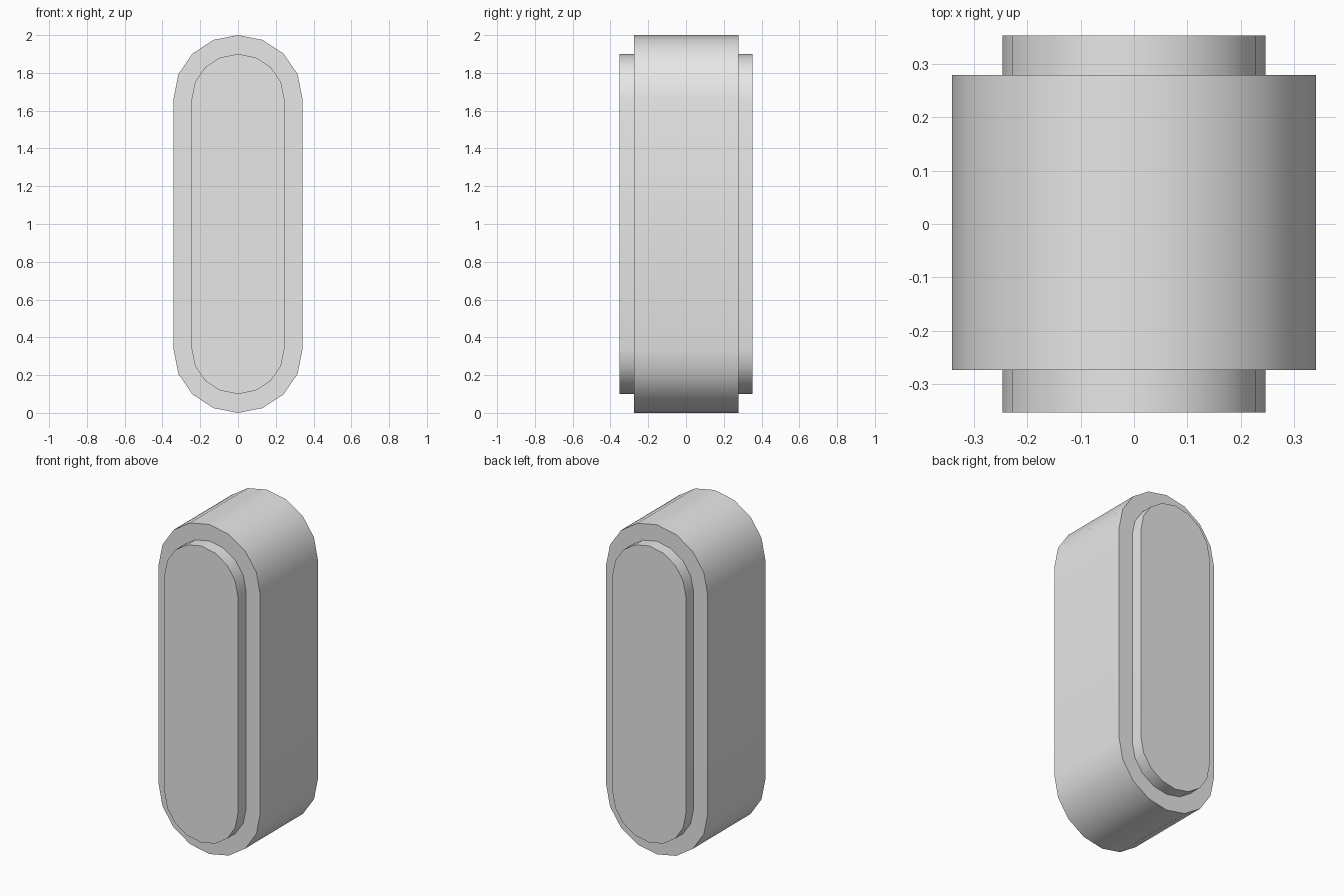
import bpy, bmesh, math

if "Cube" in bpy.data.objects:
    bpy.data.objects.remove(bpy.data.objects["Cube"])

grey = bpy.data.materials.new("light_grey")
grey.diffuse_color = (0.8, 0.8, 0.8, 1)
grey.use_nodes = True
grey.node_tree.nodes["Principled BSDF"].inputs["Base Color"].default_value = grey.diffuse_color


def capsule_profile(rx, rz, top, steps=8):
    """Stadium outline in x/z, symmetric about z = 1."""
    pts = []
    for end in (1, -1):
        for i in range(steps + 1):
            a = math.pi * i / steps
            pts.append((end * rx * math.cos(a),
                        1 + end * (top - 1 - rz + rz * math.sin(a))))
    return pts


def extrude_part(name, pts, y0, y1):
    """Solid from an x/z outline between two y planes."""
    bm = bmesh.new()
    front = [bm.verts.new((x, y0, z)) for x, z in pts]
    back = [bm.verts.new((x, y1, z)) for x, z in pts]
    bm.faces.new(front)
    bm.faces.new(back[::-1])
    n = len(pts)
    for i in range(n):
        j = (i + 1) % n
        bm.faces.new((front[i], back[i], back[j], front[j]))
    bmesh.ops.recalc_face_normals(bm, faces=bm.faces)
    mesh = bpy.data.meshes.new(name)
    bm.to_mesh(mesh)
    bm.free()
    mesh.materials.append(grey)
    obj = bpy.data.objects.new(name, mesh)
    bpy.context.collection.objects.link(obj)
    bpy.ops.object.select_all(action='DESELECT')
    obj.select_set(True)
    bpy.context.view_layer.objects.active = obj
    bpy.ops.object.shade_smooth_by_angle(angle=math.radians(30))
    return obj


# Wide outer body
extrude_part("outer_body", capsule_profile(0.341, 0.334, 2.0), -0.274, 0.279)

# Raised plates on the front and back
plate = capsule_profile(0.246, 0.24, 1.9)
extrude_part("front_plate", plate, -0.353, -0.26)
extrude_part("back_plate", plate, 0.26, 0.353)
